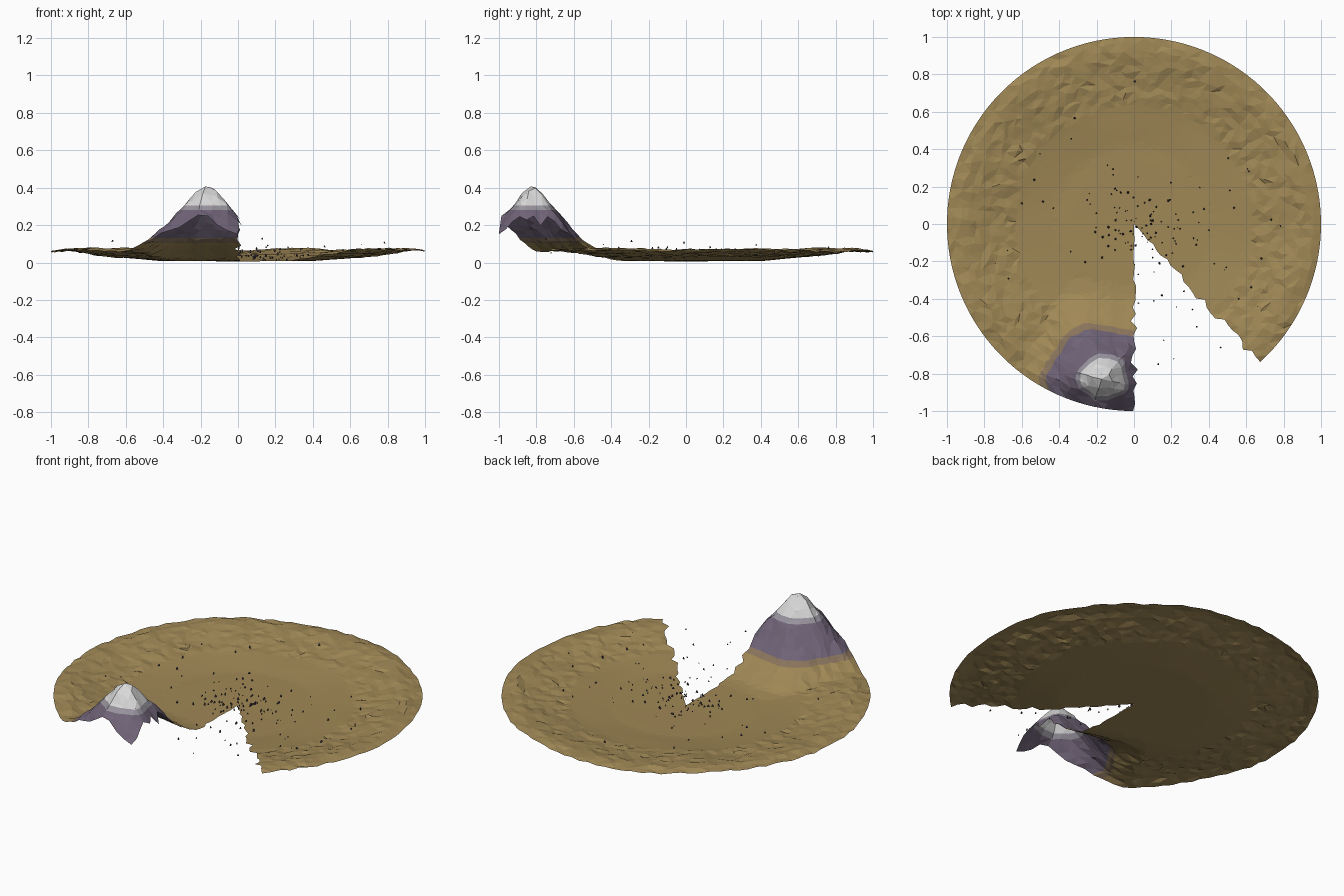
import bpy, bmesh, math, random
from mathutils import Vector, noise

random.seed(7)
RINGS, SECTORS = 27, 104
START, END = math.radians(-47.8), math.radians(270)
PEAK = Vector((-0.16, -0.82))

cube = bpy.data.objects.get("Cube")
if cube:
    bpy.data.objects.remove(cube)


def material(name, rgb):
    lin = [(c / 255 / 12.92 if c < 11 else ((c / 255 + 0.055) / 1.055) ** 2.4) for c in rgb]
    mat = bpy.data.materials.new(name)
    mat.use_nodes = True
    mat.diffuse_color = (*lin, 1)
    bsdf = mat.node_tree.nodes["Principled BSDF"]
    bsdf.inputs["Base Color"].default_value = (*lin, 1)
    bsdf.inputs["Roughness"].default_value = 0.9
    return mat


sand = material("dry ochre ground", (160, 136, 86))
foothill = material("brown foothill", (138, 117, 93))
rock = material("purple rock", (112, 100, 120))
snow_edge = material("grey snow edge", (152, 147, 157))
snow = material("white snow", (216, 216, 216))
rubble = material("dark rubble", (74, 66, 76))


def profile(points, t):
    """Piecewise linear height along a list of (distance, height)."""
    for (a, za), (b, zb) in zip(points, points[1:]):
        if t <= b:
            return za + (zb - za) * (t - a) / (b - a)
    return points[-1][1]


DISH = [(0, .006), (.42, .009), (.6, .026), (.8, .052), (.92, .072), (1.01, .062)]
MOUNTAIN = [(0, .425), (.05, .385), (.11, .305), (.16, .25), (.22, .175),
            (.28, .115), (.36, .07), (.46, .02), (.6, 0)]


def height(x, y):
    r = math.hypot(x, y)
    z = profile(DISH, r)
    wave = noise.noise(Vector((x * 3, y * 3, 1.7)))
    z += wave * 0.014 * min(1, max(0, (r - 0.35) * 2.5))
    dx, dy = x - PEAK.x, y - PEAK.y
    # Ridged mountain, a little wider towards the sides than inwards
    d = math.hypot(dx / (1.1 if dx < 0 else 1), dy * 1.04)
    d *= 1 + 0.06 * math.sin(5 * math.atan2(dy, dx) + 1)
    d += 0.012 * noise.noise(Vector((x * 12, y * 12, 4)))
    return max(z, profile(MOUNTAIN, max(d, 0)), 0.002)


def finish(bm, name, mats):
    mesh = bpy.data.meshes.new(name)
    bm.to_mesh(mesh)
    bm.free()
    for m in mats:
        mesh.materials.append(m)
    obj = bpy.data.objects.new(name, mesh)
    bpy.context.collection.objects.link(obj)
    return obj


# Terrain sheet: open disc with a torn-out wedge
bm = bmesh.new()
step = (END - START) / SECTORS
centre = bm.verts.new((0, 0, height(0, 0)))
rows = []
for i in range(1, RINGS + 1):
    r = i / RINGS
    tear = [random.uniform(-0.018, 0.022) * min(1, r * 2) for _ in range(2)]
    row = []
    for k in range(SECTORS + 1):
        a, rr = START + k * step, r
        # Ragged edges fade out over the neighbouring columns
        a -= tear[0] / r * max(0, 1 - k / 6)
        a += tear[1] / r * max(0, 1 - (SECTORS - k) / 6)
        if i < RINGS and 0 < k < SECTORS:
            a += random.uniform(-0.3, 0.3) * step
            rr += random.uniform(-0.3, 0.3) / RINGS
        x, y = rr * math.cos(a), rr * math.sin(a)
        z = height(x, y)
        if r > 0.65:
            z += random.uniform(-0.006, 0.006)
        row.append(bm.verts.new((x, y, z)))
    rows.append(row)
for k in range(SECTORS):
    bm.faces.new((centre, rows[0][k], rows[0][k + 1]))
    for low, high in zip(rows, rows[1:]):
        bm.faces.new((low[k], high[k], high[k + 1], low[k + 1]))
bmesh.ops.triangulate(bm, faces=bm.faces[:])

# Cut the sheet along contour lines, then colour it by height
LEVELS = [0.105, 0.13, 0.28, 0.305]
for z in LEVELS:
    bmesh.ops.bisect_plane(bm, geom=bm.verts[:] + bm.edges[:] + bm.faces[:],
                           plane_co=(0, 0, z), plane_no=(0, 0, 1))
for f in bm.faces:
    z = f.calc_center_median().z
    f.material_index = sum(z > level for level in LEVELS)
finish(bm, "terrain", [sand, foothill, rock, snow_edge, snow])

# Rubble: tiny chips scattered around the tip of the wedge
bm = bmesh.new()
for n in range(150):
    spread = 0.13 if n < 75 else 0.42
    x, y = random.gauss(0.03, spread), random.gauss(0, spread)
    if math.hypot(x, y) > 0.85 or (y < -0.5 and x < 0.05):
        continue
    size = random.uniform(0.003, 0.008)
    lift = random.uniform(0, 0.03) if n % 3 else random.uniform(0.02, 0.07)
    made = bmesh.ops.create_cone(bm, cap_ends=True, segments=4, radius1=size,
                                 radius2=size * 0.4, depth=size * 1.6)
    turn = random.uniform(0, math.pi)
    for v in made["verts"]:
        px, py, pz = v.co
        v.co = (x + px * math.cos(turn) - py * math.sin(turn),
                y + px * math.sin(turn) + py * math.cos(turn),
                height(x, y) + size + lift + pz + px * 0.4)
finish(bm, "rubble_chips", [rubble])
